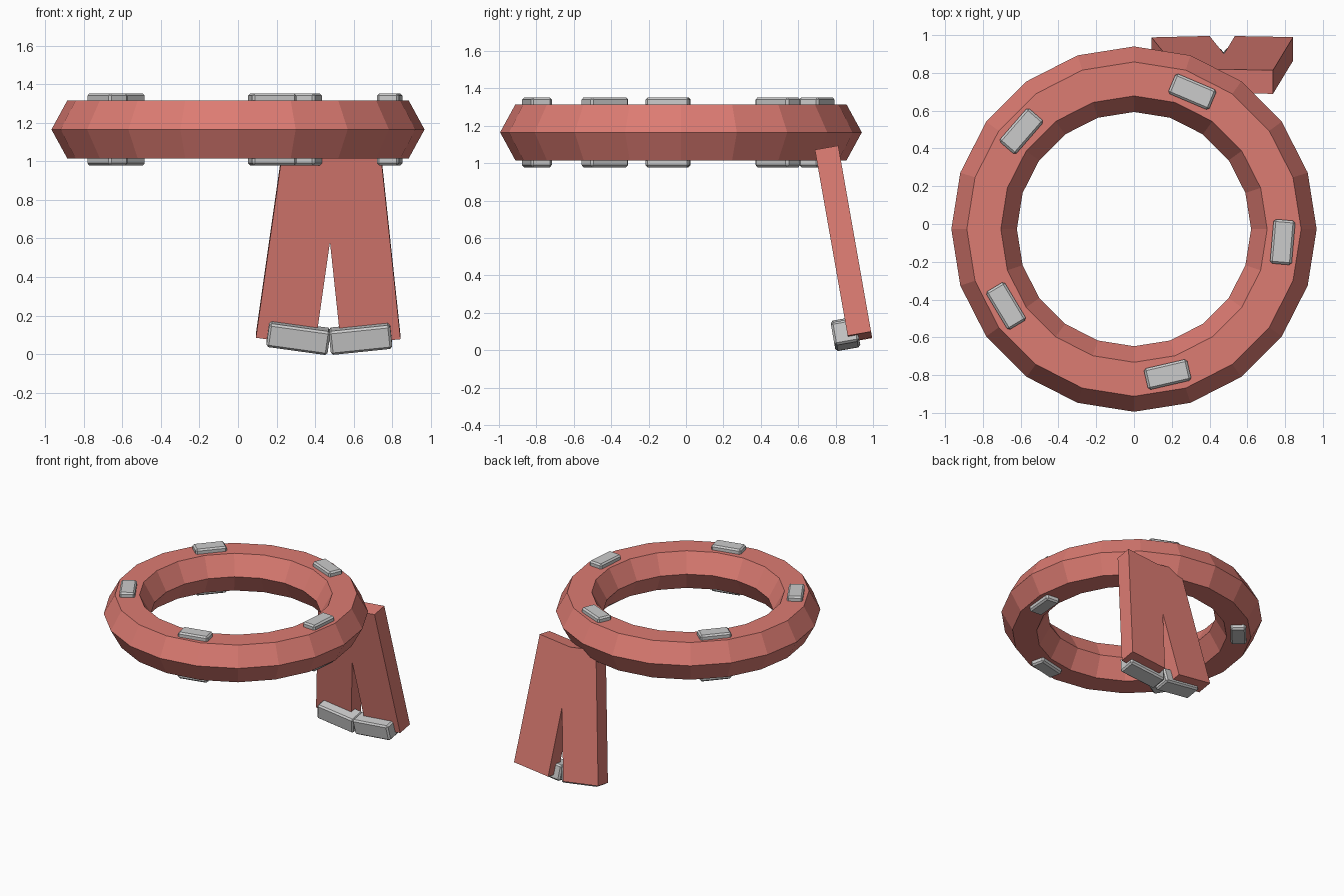
import bpy, bmesh, math
from mathutils import Matrix, Vector

if "Cube" in bpy.data.objects:
    bpy.data.objects.remove(bpy.data.objects["Cube"])

red = bpy.data.materials.new("red")
red.diffuse_color = (0.72, 0.2, 0.17, 1)
red.use_nodes = True
red.node_tree.nodes["Principled BSDF"].inputs["Base Color"].default_value = red.diffuse_color


def add_object(name, bm, mat=None):
    bmesh.ops.recalc_face_normals(bm, faces=bm.faces)
    me = bpy.data.meshes.new(name)
    bm.to_mesh(me)
    bm.free()
    ob = bpy.data.objects.new(name, me)
    bpy.context.collection.objects.link(ob)
    if mat:
        me.materials.append(mat)
    return ob


def box(name, size, loc, rot, mat=None, bevel=0.0):
    bm = bmesh.new()
    bmesh.ops.create_cube(bm, size=1)
    bmesh.ops.scale(bm, vec=size, verts=bm.verts)
    if bevel:
        bmesh.ops.bevel(bm, geom=bm.edges[:], offset=bevel, segments=1, affect='EDGES')
    bm.transform(Matrix.Translation(loc) @ rot)
    return add_object(name, bm, mat)


# Ring: hexagonal section swept in 20 steps
CY, MID = -0.027, 1.165
section = [(0.967, 0), (0.885, 0.15), (0.705, 0.15),
           (0.62, 0), (0.705, -0.15), (0.885, -0.15)]
bm = bmesh.new()
N = 20
loops = []
for i in range(N):
    a = 2 * math.pi * i / N
    loops.append([bm.verts.new((r * math.cos(a), CY + r * math.sin(a), MID + z))
                  for r, z in section])
for i in range(N):
    p, q = loops[i], loops[(i + 1) % N]
    for j in range(6):
        k = (j + 1) % 6
        bm.faces.new((p[j], q[j], q[k], p[k]))
add_object("ring", bm, red)

# Five plates on the top and five on the bottom of the ring
for i in range(5):
    a = math.radians(67 + 72 * i)
    for side, s in (("top", 1), ("bottom", -1)):
        box(f"{side}_plate_{i + 1}", (0.115, 0.235, 0.07),
            Vector((0.79 * math.cos(a), CY + 0.79 * math.sin(a), MID + s * 0.152)),
            Matrix.Rotation(a, 4, 'Z'), bevel=0.012)

# Two hanging straps, each with a grey end block
lean = Matrix.Rotation(math.radians(10), 4, 'X')
for side, x, end_x, end_z, tilt in (("left", 0.317, 0.313, 0.087, 8),
                                    ("right", 0.635, 0.635, 0.083, -6)):
    rot = lean @ Matrix.Rotation(math.radians(tilt), 4, 'Y')
    box(f"{side}_strap", (0.31, 0.127, 1.015), Vector((x, 0.842, 0.57)), rot, red)
    box(f"{side}_strap_end", (0.32, 0.135, 0.125), Vector((end_x, 0.853, end_z)),
        rot, bevel=0.012)
